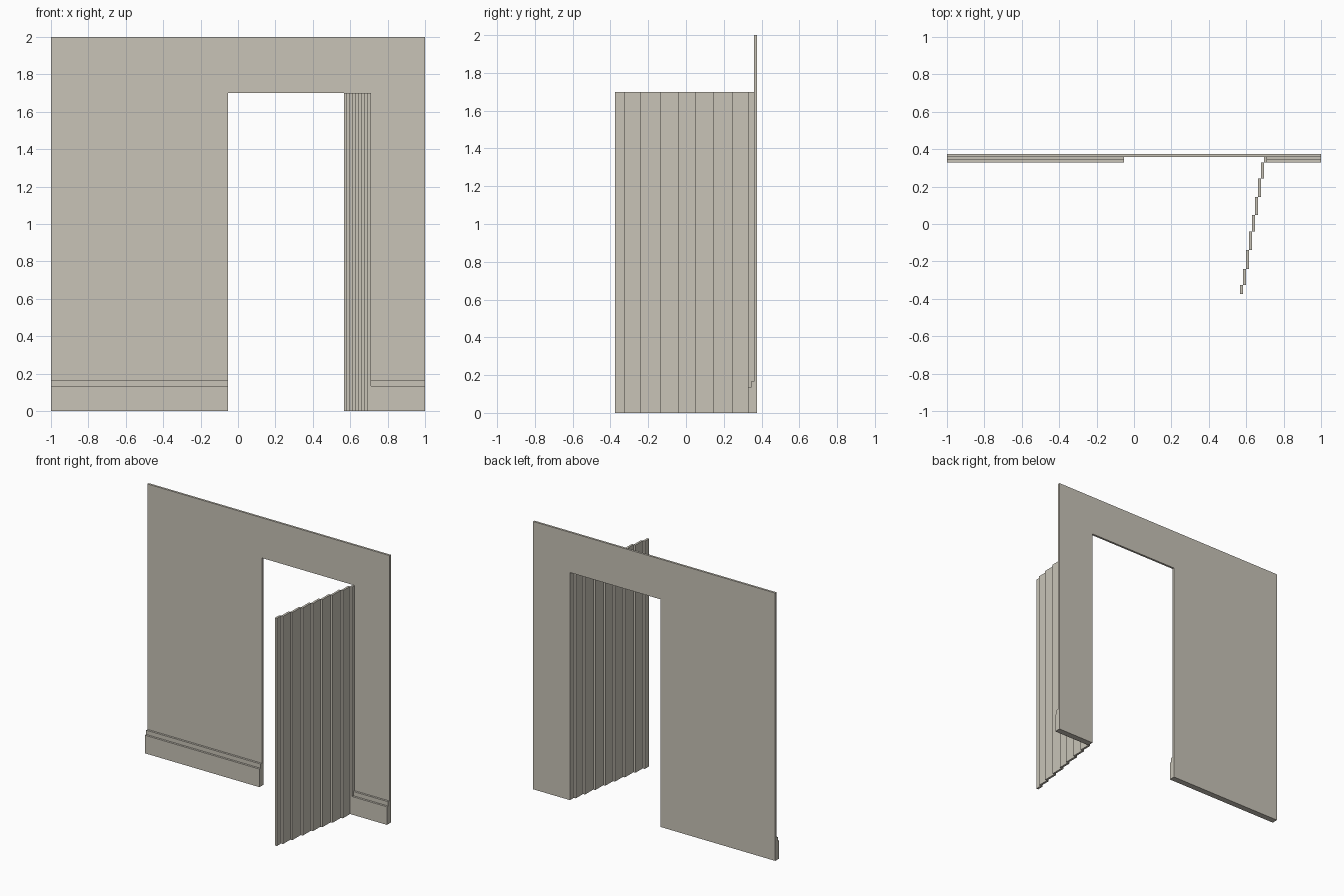
import bpy
import bmesh
from mathutils import Vector

if "Cube" in bpy.data.objects:
    bpy.data.objects.remove(bpy.data.objects["Cube"])

BACK, WALL_FRONT = 0.375, 0.359      # wall faces in y
T = 0.016                            # sheet thickness
LEFT, RIGHT, HEAD = -0.053, 0.712, 1.70   # doorway opening

plaster = bpy.data.materials.new("warm_beige")
plaster.diffuse_color = (0.58, 0.55, 0.475, 1.0)
plaster.use_nodes = True
plaster.node_tree.nodes["Principled BSDF"].inputs["Base Color"].default_value = plaster.diffuse_color


def extrude_profiles(name, profiles, offset):
    """Solid object made from flat outlines pushed along an offset."""
    bm = bmesh.new()
    for outline in profiles:
        face = bm.faces.new([bm.verts.new(p) for p in outline])
        geom = bmesh.ops.extrude_face_region(bm, geom=[face])["geom"]
        moved = [g for g in geom if isinstance(g, bmesh.types.BMVert)]
        bmesh.ops.translate(bm, verts=moved, vec=Vector(offset))
    bmesh.ops.recalc_face_normals(bm, faces=bm.faces[:])
    mesh = bpy.data.meshes.new(name)
    bm.to_mesh(mesh)
    bm.free()
    mesh.materials.append(plaster)
    obj = bpy.data.objects.new(name, mesh)
    bpy.context.collection.objects.link(obj)
    return obj


# Wall sheet with the doorway cut out of its outline
wall_outline = [(-1, 0), (LEFT, 0), (LEFT, HEAD), (RIGHT, HEAD),
                (RIGHT, 0), (1, 0), (1, 2), (-1, 2)]
extrude_profiles("wall", [[(x, WALL_FRONT, z) for x, z in wall_outline]],
                 (0, BACK - WALL_FRONT, 0))

# Stepped skirting boards either side of the doorway
skirt_profile = [(WALL_FRONT, 0), (0.329, 0), (0.329, 0.135), (0.344, 0.135),
                 (0.344, 0.167), (WALL_FRONT, 0.167)]
for name, x0, x1 in (("skirting_left", -1, LEFT), ("skirting_right", RIGHT, 1)):
    extrude_profiles(name, [[(x0, y, z) for y, z in skirt_profile]],
                     (x1 - x0, 0, 0))

# Open door: nine upright strips stepping sideways as they leave the hinge
breaks = [-0.375, -0.325, -0.24, -0.138, -0.041, 0.047, 0.145, 0.243, 0.329, BACK]
strips = []
for i, (y0, y1) in enumerate(zip(breaks, breaks[1:])):
    x1 = RIGHT - (8 - i) * T
    x0 = x1 - T
    strips.append([(x0, y0, 0), (x1, y0, 0), (x1, y1, 0), (x0, y1, 0)])
extrude_profiles("open_door", strips, (0, 0, HEAD))
